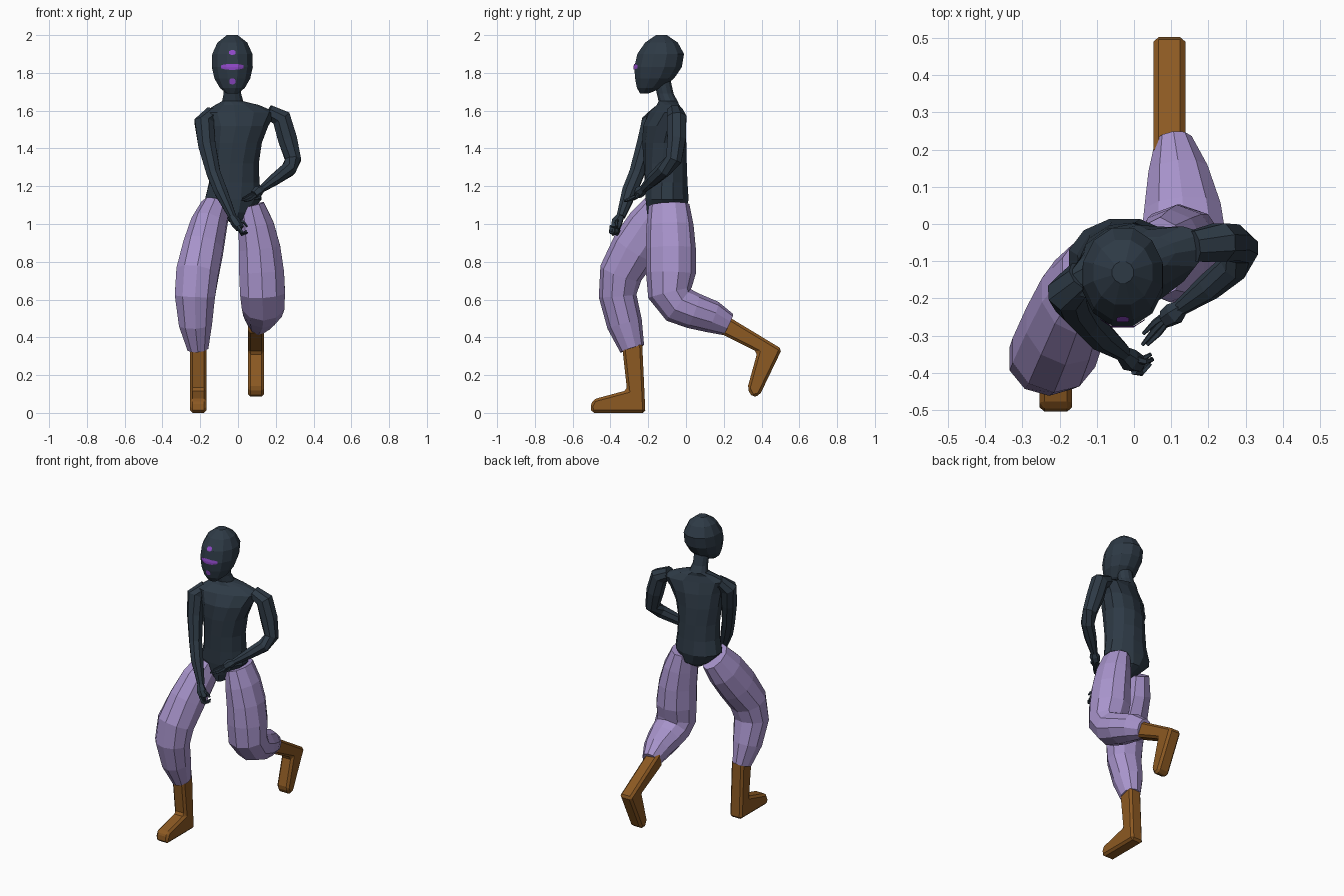
import bpy, bmesh, math
from mathutils import Vector
from mathutils.bvhtree import BVHTree


def material(name, rgb):
    m = bpy.data.materials.new(name)
    m.diffuse_color = (*rgb, 1)
    return m


SLATE = material("dark slate", (0.027, 0.042, 0.060))
LILAC = material("lilac", (0.39, 0.295, 0.60))
BROWN = material("boot brown", (0.262, 0.100, 0.016))
PURPLE = material("mark purple", (0.27, 0.065, 0.56))


def finish(bm, name, mat):
    bmesh.ops.recalc_face_normals(bm, faces=bm.faces)
    me = bpy.data.meshes.new(name)
    bm.to_mesh(me)
    bm.free()
    me.materials.append(mat)
    ob = bpy.data.objects.new(name, me)
    bpy.context.collection.objects.link(ob)
    return ob


def loft(name, mat, rings, sides=10, ref=None):
    """Skin rings (x, y, z, ra, rb[, yaw]); rings follow the path if ref is set, else lie flat."""
    bm = bmesh.new()
    pts = [Vector(r[:3]) for r in rings]
    loops = []
    for i, r in enumerate(rings):
        if ref:
            t = (pts[min(i + 1, len(pts) - 1)] - pts[max(i - 1, 0)]).normalized()
            u = Vector(ref)
            u = (u - t * u.dot(t)).normalized()
            v = t.cross(u)
        else:
            a = math.radians(r[5] if len(r) > 5 else 0)
            u = Vector((math.cos(a), math.sin(a), 0))
            v = Vector((-math.sin(a), math.cos(a), 0))
        loop = []
        for k in range(sides):
            a = 2 * math.pi * (k + 0.5) / sides
            loop.append(bm.verts.new(pts[i] + u * r[3] * math.cos(a) + v * r[4] * math.sin(a)))
        loops.append(loop)
    for p, q in zip(loops, loops[1:]):
        for k in range(sides):
            n = (k + 1) % sides
            bm.faces.new((p[k], p[n], q[n], q[k]))
    bm.faces.new(loops[0])
    bm.faces.new(loops[-1])
    return finish(bm, name, mat)


# Torso and neck, twisted so the right shoulder leads
loft("torso", SLATE, [
    (-0.015, -0.14, 1.01, 0.03, 0.06),
    (-0.02, -0.105, 1.06, 0.09, 0.105),
    (-0.025, -0.10, 1.13, 0.155, 0.118),
    (-0.02, -0.105, 1.22, 0.137, 0.115, 3),
    (-0.02, -0.11, 1.32, 0.132, 0.115, 6),
    (-0.015, -0.115, 1.43, 0.143, 0.115, 12),
    (0.0, -0.115, 1.52, 0.165, 0.108, 17),
    (0.01, -0.105, 1.59, 0.205, 0.08, 18),
    (-0.005, -0.095, 1.63, 0.12, 0.055, 15),
    (-0.028, -0.095, 1.65, 0.058, 0.052),
    (-0.03, -0.11, 1.69, 0.048, 0.046),
    (-0.03, -0.13, 1.78, 0.05, 0.046)], 12)

# Head: (height, front y, back y, half width)
head_rows = [(1.69, -0.243, -0.20, 0.03), (1.72, -0.262, -0.125, 0.068),
             (1.77, -0.273, -0.06, 0.098), (1.83, -0.278, -0.018, 0.112),
             (1.90, -0.262, -0.006, 0.110), (1.96, -0.22, -0.04, 0.082),
             (2.0, -0.16, -0.10, 0.03)]
head = loft("head", SLATE, [(-0.03, (f + b) / 2, z, w, (b - f) / 2)
                            for z, f, b, w in head_rows], 12)

# Painted face marks, draped on the head
hb = bmesh.new()
hb.from_mesh(head.data)
tree = BVHTree.FromBMesh(hb)


def mark(name, z, rx, rz):
    bm = bmesh.new()
    bmesh.ops.create_grid(bm, x_segments=8, y_segments=4, size=1)
    for v in bm.verts:
        x, s = v.co.x, v.co.y
        p = Vector((-0.03 + rx * x, -1, z + rz * s * math.sqrt(1 - 0.75 * x * x)))
        hit = tree.ray_cast(p, Vector((0, 1, 0)))[0]
        v.co = hit + Vector((0, -0.005, 0))
    finish(bm, name, PURPLE)


mark("face_bar", 1.832, 0.06, 0.016)
mark("forehead_dot", 1.908, 0.017, 0.013)
mark("chin_dot", 1.755, 0.016, 0.016)
hb.free()

# Arms
loft("right_arm", SLATE, [
    (-0.14, -0.14, 1.585, 0.045, 0.04), (-0.18, -0.185, 1.54, 0.055, 0.055),
    (-0.165, -0.215, 1.42, 0.05, 0.05), (-0.13, -0.26, 1.27, 0.043, 0.040),
    (-0.09, -0.30, 1.17, 0.042, 0.038), (-0.03, -0.345, 1.04, 0.024, 0.022)],
    8, (0, 1, 0))
loft("left_arm", SLATE, [
    (0.16, -0.06, 1.595, 0.045, 0.04), (0.23, -0.05, 1.56, 0.056, 0.055),
    (0.262, -0.05, 1.45, 0.053, 0.055), (0.292, -0.065, 1.34, 0.046, 0.045),
    (0.268, -0.115, 1.29, 0.042, 0.042), (0.20, -0.17, 1.24, 0.038, 0.034),
    (0.125, -0.225, 1.185, 0.022, 0.02)], 8, (0, 1, 0))

# Hands: a palm and tapering fingers, each finger given as its joints
hands = {
    "right": ([(-0.035, -0.345, 1.045), (-0.012, -0.365, 1.01), (0.012, -0.375, 0.975)], [
        [(0.0, -0.395, 0.99), (0.02, -0.40, 0.955), (0.045, -0.375, 0.95)],
        [(0.005, -0.385, 0.98), (0.025, -0.385, 0.945), (0.05, -0.36, 0.955)],
        [(0.005, -0.37, 0.975), (0.02, -0.365, 0.945), (0.045, -0.35, 0.965)],
        [(-0.01, -0.36, 1.02), (0.03, -0.37, 1.01), (0.05, -0.365, 0.985)]]),
    "left": ([(0.13, -0.222, 1.19), (0.108, -0.24, 1.175), (0.085, -0.255, 1.155)], [
        [(0.09, -0.24, 1.165), (0.055, -0.265, 1.15), (0.025, -0.295, 1.135)],
        [(0.088, -0.25, 1.158), (0.055, -0.285, 1.14), (0.022, -0.325, 1.125)],
        [(0.09, -0.26, 1.15), (0.065, -0.295, 1.13), (0.035, -0.325, 1.12)],
        [(0.115, -0.245, 1.17), (0.115, -0.26, 1.14), (0.085, -0.275, 1.13)]]),
}
for side, (palm, fingers) in hands.items():
    loft(side + "_palm", SLATE, [(*p, r, r * 0.9) for p, r in zip(palm, (0.02, 0.032, 0.026))],
         6, (0, 1, 0))
    for i, f in enumerate(fingers):
        loft(f"{side}_finger_{i + 1}", SLATE,
             [(*p, r, r) for p, r in zip(f, (0.011, 0.009, 0.005))], 5, (0, 0, 1))

# Baggy trouser legs
loft("right_trouser_leg", LILAC, [
    (-0.12, -0.13, 1.085, 0.08, 0.10), (-0.155, -0.19, 0.99, 0.10, 0.125),
    (-0.185, -0.27, 0.87, 0.112, 0.128), (-0.215, -0.345, 0.74, 0.118, 0.115),
    (-0.228, -0.362, 0.62, 0.112, 0.10), (-0.225, -0.325, 0.47, 0.092, 0.094),
    (-0.212, -0.285, 0.34, 0.058, 0.066)], 10, (1, 0, 0))
loft("left_trouser_leg", LILAC, [
    (0.07, -0.09, 1.10, 0.072, 0.108), (0.095, -0.085, 0.99, 0.10, 0.125),
    (0.115, -0.08, 0.87, 0.115, 0.132), (0.125, -0.08, 0.74, 0.125, 0.132),
    (0.13, -0.085, 0.635, 0.125, 0.118), (0.133, -0.04, 0.572, 0.118, 0.105),
    (0.13, 0.04, 0.54, 0.108, 0.096), (0.118, 0.14, 0.508, 0.084, 0.086),
    (0.106, 0.222, 0.468, 0.052, 0.062)], 10, (1, 0, 0))


# Boots: side profile (y, z) extruded across, edges bevelled
def boot(name, cx, half, profile):
    bm = bmesh.new()
    a, b = ([bm.verts.new((cx + s * half, y, z)) for y, z in profile] for s in (-1, 1))
    bm.faces.new(a)
    bm.faces.new(b)
    for k in range(len(a)):
        n = (k + 1) % len(a)
        bm.faces.new((a[k], a[n], b[n], b[k]))
    ob = finish(bm, name, BROWN)
    mod = ob.modifiers.new("soft edges", "BEVEL")
    mod.width = 0.014
    mod.segments = 1


boot("right_boot", -0.21, 0.044, [
    (-0.34, 0.37), (-0.312, 0.12), (-0.49, 0.072), (-0.507, 0.035),
    (-0.50, 0.0), (-0.215, 0.0), (-0.232, 0.37)])
boot("left_boot", 0.095, 0.043, [
    (0.165, 0.43), (0.378, 0.322), (0.325, 0.13), (0.35, 0.083),
    (0.39, 0.093), (0.508, 0.338), (0.19, 0.53)])
